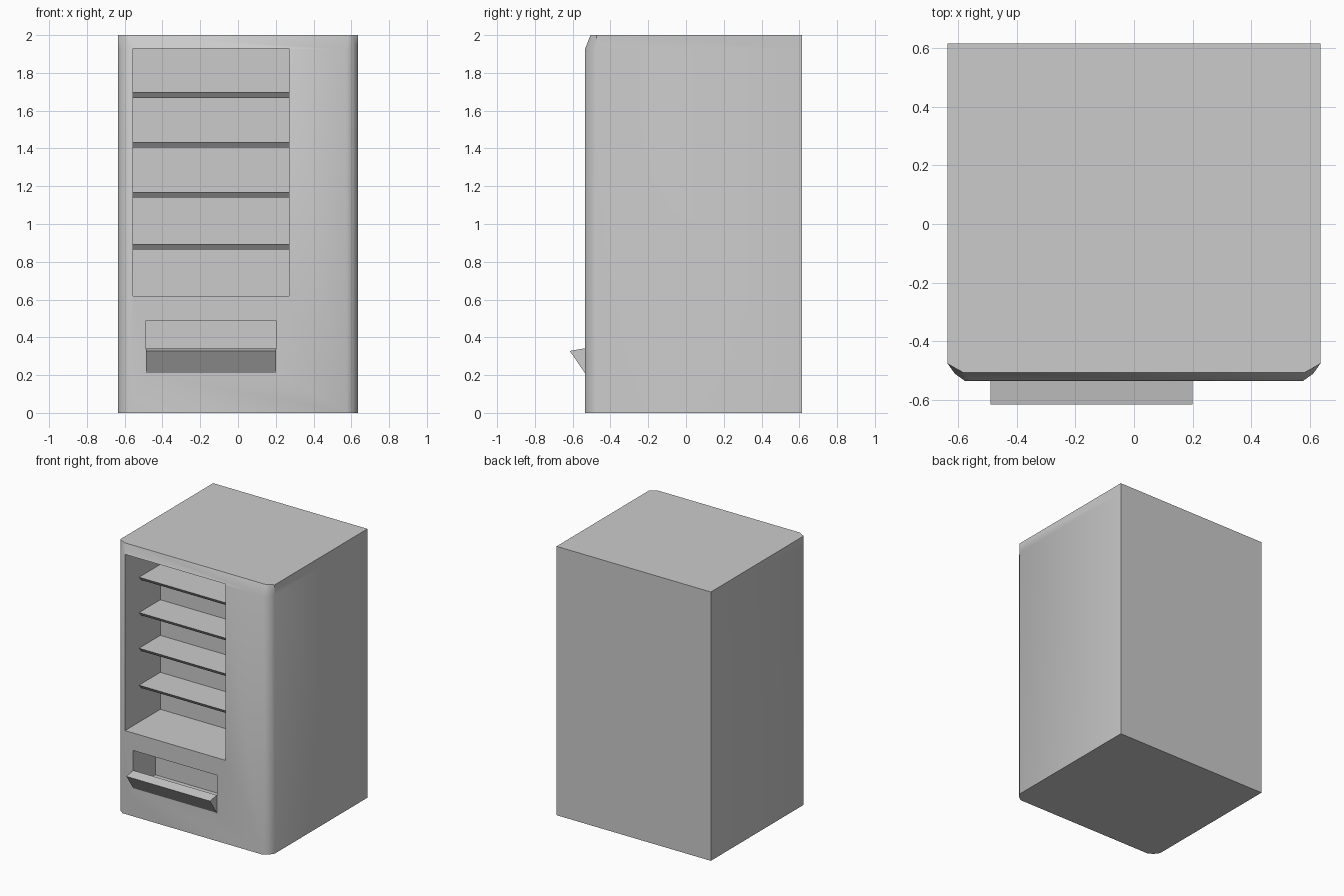
import bpy
import bmesh
from math import radians

if "Cube" in bpy.data.objects:
    bpy.data.objects.remove(bpy.data.objects["Cube"])


def make_object(name, bm):
    bmesh.ops.recalc_face_normals(bm, faces=bm.faces)
    mesh = bpy.data.meshes.new(name)
    bm.to_mesh(mesh)
    bm.free()
    ob = bpy.data.objects.new(name, mesh)
    bpy.context.collection.objects.link(ob)
    return ob


def loft(name, rings):
    """Skin a stack of matching closed outlines and cap both ends."""
    bm = bmesh.new()
    loops = [[bm.verts.new(p) for p in ring] for ring in rings]
    n = len(loops[0])
    for a, b in zip(loops, loops[1:]):
        for i in range(n):
            j = (i + 1) % n
            bm.faces.new((a[i], a[j], b[j], b[i]))
    bm.faces.new(loops[0])
    bm.faces.new(loops[-1])
    return make_object(name, bm)


def side_profile(name, profile, x0, x1):
    """Extrude a (y, z) profile along x."""
    return loft(name, [[(x, y, z) for y, z in profile] for x in (x0, x1)])


def cut_box(target, x0, x1, y0, y1, z0, z1):
    cutter = side_profile("cutter", [(y0, z0), (y1, z0), (y1, z1), (y0, z1)], x0, x1)
    cutter.hide_render = True
    mod = target.modifiers.new("recess", 'BOOLEAN')
    mod.operation = 'DIFFERENCE'
    mod.solver = 'EXACT'
    mod.object = cutter
    bpy.context.view_layer.objects.active = target
    bpy.ops.object.modifier_apply(modifier=mod.name)
    bpy.data.objects.remove(cutter)


# Cabinet: rounded front corners, top front edge sloped back
def outline(corner, z):
    half = [(0.635, 0.615)] + corner
    return [(x, y, z) for x, y in half] + [(-x, y, z) for x, y in reversed(half)]


front = [(0.635, -0.475), (0.61, -0.51), (0.575, -0.535)]
top = [(0.635, -0.475), (0.608, -0.491), (0.58, -0.506)]
cabinet = loft("cabinet", [outline(front, 0), outline(front, 1.925), outline(top, 2.0)])

# Display window and dispensing slot recesses
cut_box(cabinet, -0.555, 0.27, -0.7, -0.12, 0.62, 1.93)
cut_box(cabinet, -0.488, 0.20, -0.7, -0.275, 0.21, 0.49)

# Smooth rounded front, crisp recess edges
bpy.ops.object.select_all(action='DESELECT')
cabinet.select_set(True)
bpy.context.view_layer.objects.active = cabinet
bpy.ops.object.shade_smooth_by_angle(angle=radians(40))

# Display shelves with undercut front edges
for i, z in enumerate((0.895, 1.17, 1.435, 1.698)):
    side_profile(f"shelf_{i + 1}",
                 [(-0.37, z), (-0.115, z), (-0.115, z - 0.03), (-0.345, z - 0.03)],
                 -0.558, 0.273)

# Tilted wedge flap over the dispensing slot
side_profile("slot_flap", [(-0.535, 0.21), (-0.615, 0.328), (-0.535, 0.342)], -0.488, 0.20)
